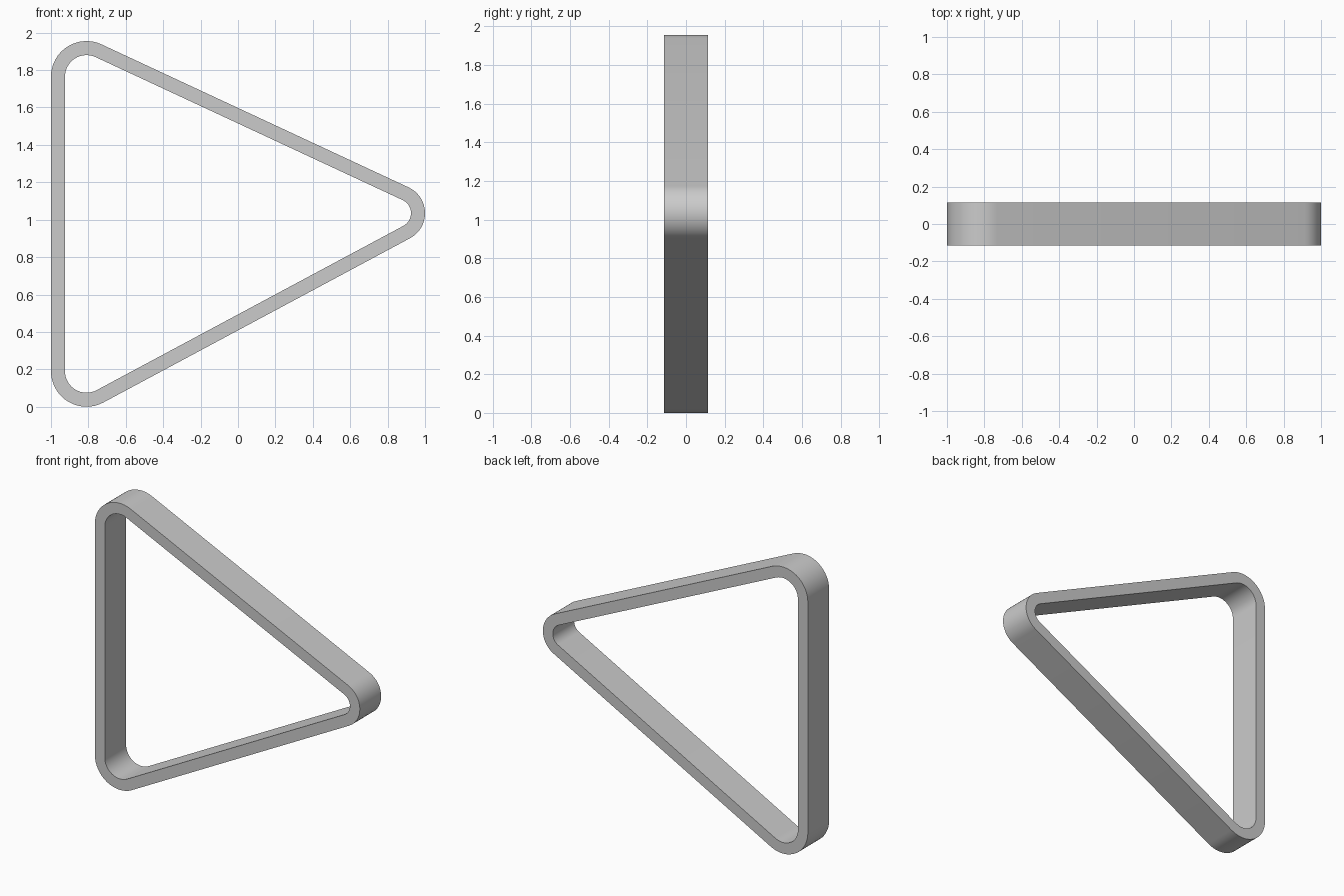
import bpy, bmesh, math

if "Cube" in bpy.data.objects:
    bpy.data.objects.remove(bpy.data.objects["Cube"])

# Corner arcs of the rounded triangle: centre x, centre z, outer radius
CORNERS = [(-0.81, 0.19, 0.19), (0.848, 1.035, 0.152), (-0.81, 1.765, 0.19)]
WALL, HALF_DEPTH, STEPS = 0.075, 0.115, 16


def tangent_normal(a, b):
    """Angle of the outward normal of the outer tangent from arc a to arc b."""
    dx, dz = b[0] - a[0], b[1] - a[1]
    return math.atan2(dz, dx) - math.acos((a[2] - b[2]) / math.hypot(dx, dz))


def outline(inset):
    """Counter-clockwise rounded triangle, inset from the outer edge."""
    pts = []
    for i, c in enumerate(CORNERS):
        start = tangent_normal(CORNERS[i - 1], c)
        sweep = (tangent_normal(c, CORNERS[(i + 1) % 3]) - start) % math.tau
        for k in range(STEPS + 1):
            t = start + sweep * k / STEPS
            r = c[2] - inset
            pts.append((c[0] + r * math.cos(t), c[1] + r * math.sin(t)))
    return pts


# Triangular band: four matching loops bridged into a closed ring
bm = bmesh.new()
loops = [[bm.verts.new((x, y, z)) for x, z in outline(inset)]
         for inset, y in ((0, -HALF_DEPTH), (0, HALF_DEPTH),
                          (WALL, HALF_DEPTH), (WALL, -HALF_DEPTH))]
n = len(loops[0])
for j in range(4):
    a, b = loops[j], loops[(j + 1) % 4]
    for i in range(n):
        k = (i + 1) % n
        bm.faces.new((a[i], a[k], b[k], b[i]))
bmesh.ops.recalc_face_normals(bm, faces=bm.faces)
mesh = bpy.data.meshes.new("triangle_frame")
bm.to_mesh(mesh)
bm.free()

frame = bpy.data.objects.new("triangle_frame", mesh)
bpy.context.collection.objects.link(frame)
bpy.context.view_layer.objects.active = frame
frame.select_set(True)
bpy.ops.object.shade_smooth_by_angle(angle=math.radians(30))
